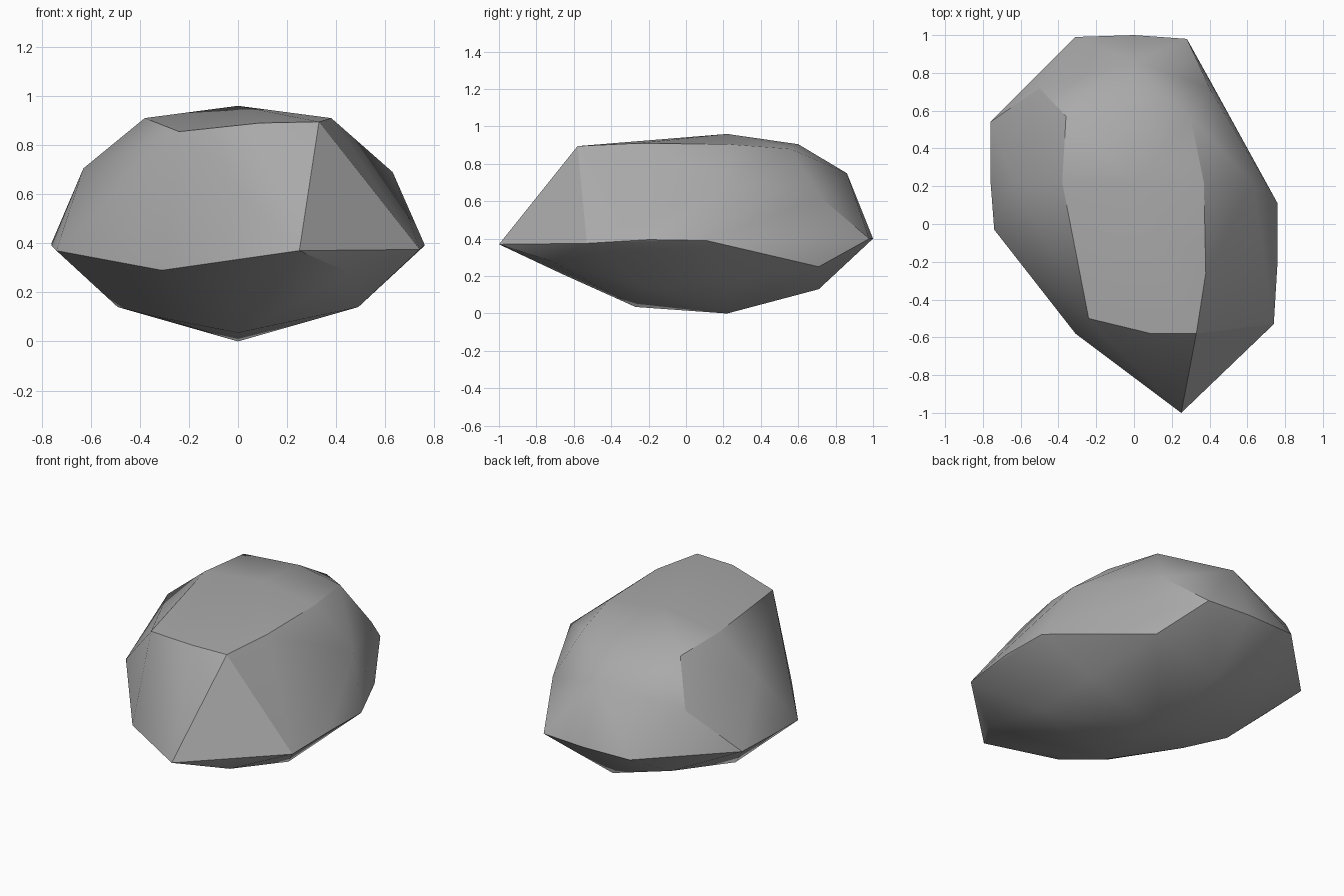
import bpy
import bmesh
import math


def remove_default_cube():
    cube = bpy.data.objects.get("Cube")
    if cube:
        bpy.data.objects.remove(cube, do_unlink=True)


def make_material(name, color):
    material = bpy.data.materials.new(name)
    material.use_nodes = True
    material.diffuse_color = color
    shader = material.node_tree.nodes["Principled BSDF"]
    shader.inputs["Base Color"].default_value = color
    shader.inputs["Roughness"].default_value = .9
    return material


def make_chiselled_stone(name, corner_rings, material, sharp_angle):
    """Wrap a convex faceted skin around rings of corner points."""
    bm = bmesh.new()
    for ring in corner_rings:
        for corner in ring:
            bm.verts.new(corner)
    hull = bmesh.ops.convex_hull(bm, input=bm.verts[:])
    spare = set(hull["geom_interior"]) | set(hull["geom_unused"])
    spare_verts = [v for v in spare if isinstance(v, bmesh.types.BMVert)]
    bmesh.ops.delete(bm, geom=spare_verts, context="VERTS")
    bmesh.ops.recalc_face_normals(bm, faces=bm.faces[:])

    mesh = bpy.data.meshes.new(name)
    bm.to_mesh(mesh)
    bm.free()
    mesh.materials.append(material)
    stone = bpy.data.objects.new(name, mesh)
    bpy.context.collection.objects.link(stone)

    # Soft facets with crisp main ridges
    bpy.ops.object.select_all(action="DESELECT")
    stone.select_set(True)
    bpy.context.view_layer.objects.active = stone
    bpy.ops.object.shade_smooth_by_angle(angle=sharp_angle)
    return stone


remove_default_cube()

# Broad, gently domed top
crown = [
    (0, .22, .96), (0, .6, .905),
    (-.36, .57, .89), (-.38, .22, .91), (-.24, -.5, .855),
    (.09, -.58, .89), (.33, -.58, .895), (.38, -.26, .91),
    (.37, .22, .905), (.3, .56, .88),
]

# Sloping upper flanks
shoulder = [
    (0, .86, .75), (-.5, .72, .65), (-.63, .22, .705),
    (.63, .22, .69), (.4, .72, .62),
]

# Widest outline, with the pointed nose at the front
waist = [
    (0, 1, .4), (-.31, .99, .4), (-.76, .54, .4), (-.76, .23, .39),
    (-.74, -.03, .37), (-.31, -.58, .29), (.25, -1, .37),
    (.74, -.53, .375), (.76, -.2, .395), (.76, .11, .39),
    (.43, .71, .25), (.28, .98, .4),
]

# Tapering underside
keel = [
    (0, .22, 0), (0, -.27, .035), (0, .71, .13),
    (.49, -.21, .14), (.5, .22, .17), (-.49, .22, .14),
    (-.33, .03, .1), (-.4, .71, .25), (0, -.66, .21),
    (.45, -.72, .28),
]

stone_grey = make_material("stone_grey", (.4, .4, .4, 1))
make_chiselled_stone("boulder", [crown, shoulder, waist, keel],
                     stone_grey, math.radians(30))
